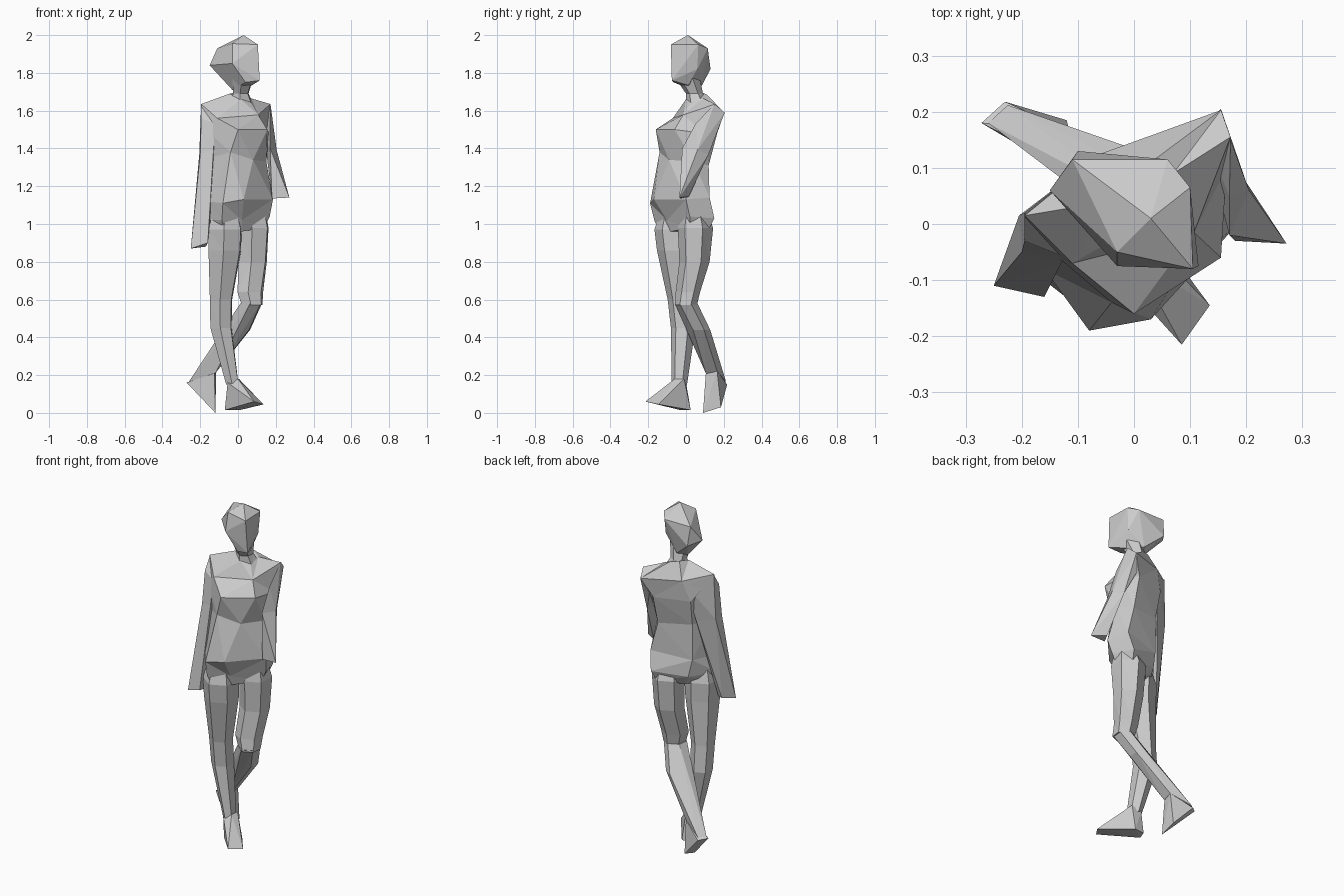
import bpy, bmesh
from math import sin, cos, radians, pi


def finish(bm, name):
    bmesh.ops.triangulate(bm, faces=[f for f in bm.faces if len(f.verts) > 3])
    bmesh.ops.recalc_face_normals(bm, faces=bm.faces)
    me = bpy.data.meshes.new(name)
    bm.to_mesh(me)
    bm.free()
    ob = bpy.data.objects.new(name, me)
    bpy.context.collection.objects.link(ob)
    return ob


def hull(name, pts):
    bm = bmesh.new()
    for p in pts:
        bm.verts.new(p)
    res = bmesh.ops.convex_hull(bm, input=bm.verts)
    junk = [v for v in res["geom_interior"] if isinstance(v, bmesh.types.BMVert)]
    bmesh.ops.delete(bm, geom=junk, context='VERTS')
    return finish(bm, name)


def loft(name, rings):
    bm = bmesh.new()
    vs = [[bm.verts.new(p) for p in r] for r in rings]
    n = len(vs[0])
    for a, b in zip(vs, vs[1:]):
        for i in range(n):
            j = (i + 1) % n
            bm.faces.new((a[i], a[j], b[j], b[i]))
    bm.faces.new(vs[0])
    bm.faces.new(vs[-1])
    return finish(bm, name)


def ring(x, y, z, rx, ry, n=6, turn=25):
    """Flat oval cross-section turned with the body."""
    t = radians(turn)
    out = []
    for i in range(n):
        a = 2 * pi * i / n
        u, v = rx * cos(a), ry * sin(a)
        out.append((x + u * cos(t) - v * sin(t), y + u * sin(t) + v * cos(t), z))
    return out


# head, turned further to the side than the body
hull("head", [
    (.03, .01, 2.0), (.105, -.08, 1.95), (-.03, -.05, 1.955), (-.03, -.075, 1.85),
    (-.11, .115, 1.93), (-.15, .06, 1.84), (-.1, .13, 1.82), (.06, .115, 1.93),
    (.1, .065, 1.95), (.09, .06, 1.82), (.115, -.075, 1.76), (.075, .01, 1.735),
    (.04, -.065, 1.75), (-.03, .03, 1.71), (0, .085, 1.735)])

# neck, flaring under the jaw
loft("neck", [ring(.025, .01, 1.77, .06, .065), ring(.015, .045, 1.69, .045, .045),
              ring(.02, .06, 1.63, .07, .06)])

# torso: six-sided sections from neck base down to crotch
loft("torso", [
    [(-.045, .04, 1.69), (.015, 0, 1.66), (.06, .03, 1.655),
     (.07, .09, 1.665), (.03, .11, 1.685), (-.02, .09, 1.695)],
    [(-.195, .015, 1.635), (-.11, -.07, 1.56), (.107, -.015, 1.578),
     (.172, .155, 1.635), (.155, .203, 1.59), (-.06, .125, 1.6)],
    [(-.17, -.03, 1.5), (0, -.16, 1.5), (.155, -.06, 1.5),
     (.165, .1, 1.48), (.1, .165, 1.48), (-.1, .1, 1.48)],
    [(-.15, -.04, 1.35), (-.04, -.14, 1.38), (.08, -.09, 1.34),
     (.15, .04, 1.33), (.1, .12, 1.31), (-.09, .07, 1.33)],
    [(-.16, -.08, 1.12), (-.08, -.19, 1.11), (.03, -.17, 1.13),
     (.185, .0, 1.13), (.145, .125, 1.14), (-.09, .07, 1.12)],
    [(-.165, -.06, 1.02), (-.085, -.168, 1.02), (.02, -.1, 1.02),
     (.168, .02, 1.04), (.125, .15, 1.03), (-.07, .08, 1.02)],
    [(-.14, -.06, .96), (-.07, -.14, .96), (.02, -.08, .96),
     (.14, .02, .98), (.11, .12, .97), (-.03, .06, .96)]])

# straight arms ending in flat wedge hands
hull("right_upper_arm", [
    (-.195, .02, 1.635), (-.195, -.03, 1.56), (-.12, -.06, 1.53), (-.08, .11, 1.57),
    (-.2, -.05, 1.37), (-.13, -.07, 1.39), (-.11, .06, 1.35), (-.205, .015, 1.37)])
hull("right_forearm", [
    (-.2, -.05, 1.37), (-.13, -.07, 1.39), (-.11, .06, 1.35), (-.205, .015, 1.37),
    (-.25, -.11, .87), (-.16, -.13, .9), (-.17, -.06, .88), (-.2, -.05, .88)])
hull("left_upper_arm", [
    (.172, .15, 1.635), (.155, .205, 1.59), (.17, .05, 1.53), (.12, .17, 1.5),
    (.205, .06, 1.39), (.17, .12, 1.37), (.15, .08, 1.38), (.17, -.02, 1.4)])
hull("left_forearm", [
    (.205, .06, 1.39), (.17, .12, 1.37), (.15, .08, 1.38), (.17, -.02, 1.4),
    (.272, -.035, 1.14), (.18, -.03, 1.135), (.2, .015, 1.145)])

# front leg, nearly straight
loft("right_leg", [
    ring(-.065, -.06, 1.1, .06, .07),
    ring(-.07, -.06, .97, .098, .11), ring(-.07, -.055, .86, .095, .1),
    ring(-.09, -.03, .6, .065, .068), ring(-.09, -.015, .45, .062, .066),
    ring(-.03, -.035, .15, .036, .042)])

# trailing thigh, then a shin tapering straight to the raised heel
loft("left_thigh", [
    ring(.085, .04, 1.1, .06, .06),
    ring(.08, .05, .98, .09, .095), ring(.078, .045, .8, .082, .08),
    ring(.065, .01, .64, .075, .062), ring(.075, .0, .57, .06, .058)])
hull("left_shin", ring(.07, .0, .58, .063, .06) + ring(.01, .07, .44, .06, .058) + [
    (-.26, .18, .165), (-.225, .212, .165), (-.12, .105, .21), (-.115, .165, .22)])

# feet: the front one flat, the back one rising on its toes
hull("right_foot", [
    (-.055, -.06, .16), (0, -.06, .18), (.005, -.01, .18), (-.05, 0, .16),
    (-.07, -.03, .015), (-.05, .02, .015), (.01, .025, .015),
    (.085, -.215, .06), (.135, -.145, .045)])
hull("left_foot", [
    (-.125, .105, .21), (-.115, .165, .22),
    (-.272, .18, .16), (-.23, .218, .15), (-.12, .09, 0), (-.12, .185, .03)])
